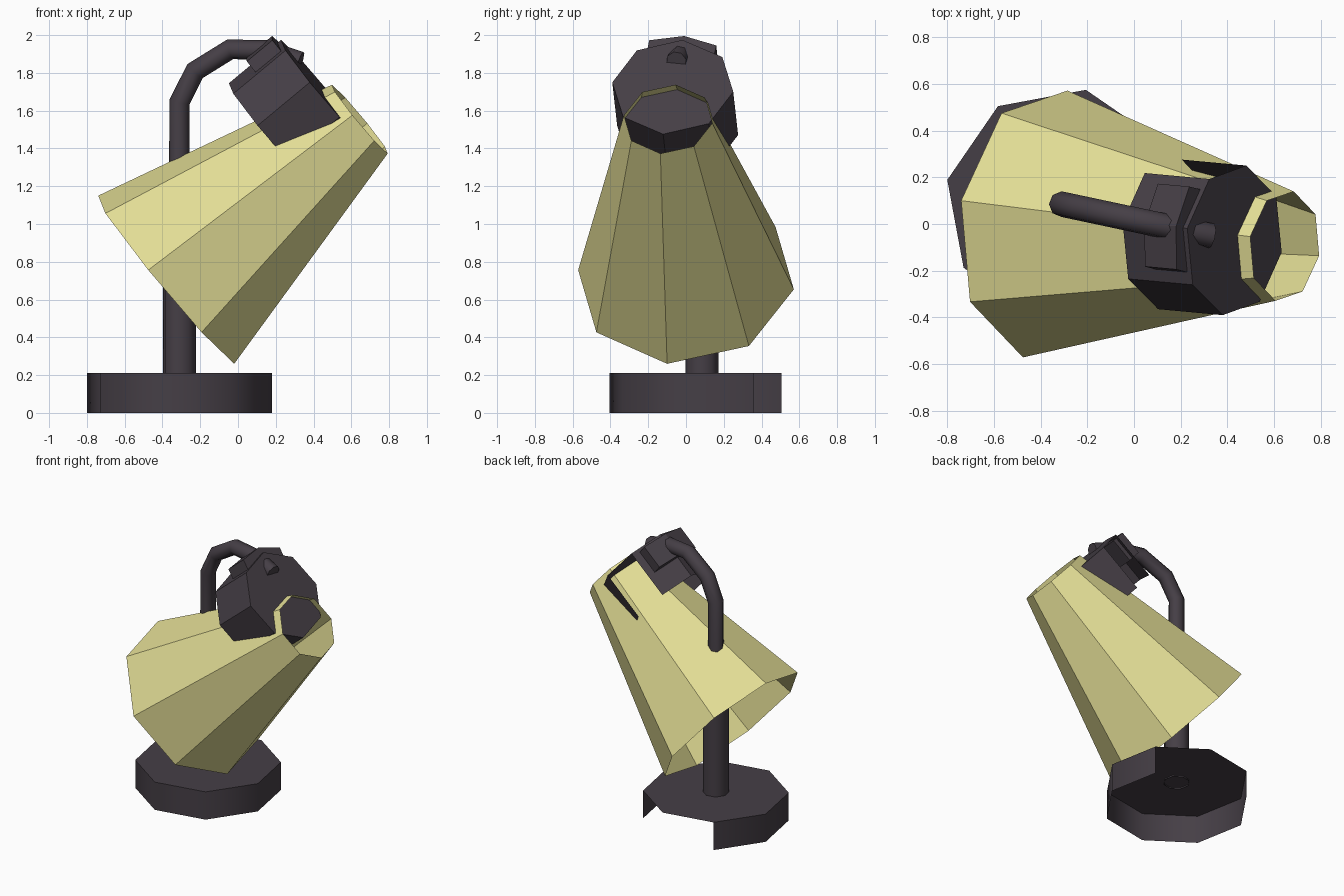
import bpy
import math
from mathutils import Vector

if "Cube" in bpy.data.objects:
    bpy.data.objects.remove(bpy.data.objects["Cube"])


def material(name, rgb):
    m = bpy.data.materials.new(name)
    m.diffuse_color = (*rgb, 1)
    m.use_nodes = True
    m.node_tree.nodes["Principled BSDF"].inputs["Base Color"].default_value = m.diffuse_color
    return m


DARK = material("dark_plum_grey", (0.060, 0.049, 0.061))
YELLOW = material("pale_yellow", (0.76, 0.72, 0.30))


def finish(ob, mat, smooth=False):
    ob.data.materials.clear()
    ob.data.materials.append(mat)
    bpy.ops.object.select_all(action='DESELECT')
    ob.select_set(True)
    bpy.context.view_layer.objects.active = ob
    if smooth:
        bpy.ops.object.shade_smooth_by_angle(angle=math.radians(50))


def add_mesh(name, verts, faces, mat, smooth=False):
    me = bpy.data.meshes.new(name)
    me.from_pydata(verts, [], faces)
    ob = bpy.data.objects.new(name, me)
    bpy.context.collection.objects.link(ob)
    finish(ob, mat, smooth)
    return ob


def shell(name, start, end, toward, r0, r1, mat, skip=(), cap=False, smooth=False):
    """Eight-sided open shell from start to end, first corner in direction toward."""
    start, end = Vector(start), Vector(end)
    d = (end - start).normalized()
    p = Vector(toward)
    p = (p - d * p.dot(d)).normalized()
    q = d.cross(p)
    ring = [p * math.cos(i * math.pi / 4) + q * math.sin(i * math.pi / 4) for i in range(8)]
    verts = [start + v * r0 for v in ring] + [end + v * r1 for v in ring]
    faces = [(i, (i + 1) % 8, (i + 1) % 8 + 8, i + 8) for i in range(8) if i not in skip]
    if cap:
        faces.append(tuple(range(8, 16)))
    return add_mesh(name, verts, faces, mat, smooth)


TURN = math.radians(-12)
ALONG = Vector((math.cos(TURN), math.sin(TURN), 0))
FOOT = Vector((-0.31, 0.085, 0))
UP = Vector((0, 0, 1))

# Base: open underneath, with two side panels absent at the back
shell("base", FOOT, FOOT + UP * 0.21, ALONG, 0.5, 0.5, DARK, skip=(1, 2), cap=True, smooth=True)

# Lower post
shell("post", FOOT + UP * 0.2, FOOT + UP * 0.95, ALONG, 0.09, 0.09, DARK, cap=True, smooth=True)

# Curved arm, swept along a bent path
path = [(0, 0.94), (0, 1.645), (0.085, 1.81), (0.275, 1.925), (0.47, 1.92), (0.655, 1.86)]
cu = bpy.data.curves.new("arm", 'CURVE')
cu.dimensions = '3D'
cu.bevel_depth = 0.055
cu.bevel_resolution = 2
cu.use_fill_caps = True
sp = cu.splines.new('POLY')
sp.points.add(len(path) - 1)
for pt, (u, z) in zip(sp.points, path):
    pt.co = (*(FOOT + ALONG * u + UP * z), 1)
arm = bpy.data.objects.new("arm", cu)
bpy.context.collection.objects.link(arm)
arm.select_set(True)
bpy.context.view_layer.objects.active = arm
bpy.ops.object.select_all(action='DESELECT')
arm.select_set(True)
bpy.ops.object.convert(target='MESH')
finish(bpy.context.view_layer.objects.active, DARK, True)

# Shade: tapered, open at both ends
AXIS = Vector((0.768, -0.071, 0.637)).normalized()
WIDE = Vector((-0.38, 0, 0.705))
shell("shade", WIDE, WIDE + AXIS * 1.335, (-0.36, 0.10, 0.445), 0.581, 0.238, YELLOW)

# Housing: same tilt as the shade, closed at the front
FACE = Vector((0.43, -0.07, 1.725))
SIDE = Vector((0.154, 0.985, -0.077))
shell("housing", FACE - AXIS * 0.36, FACE, SIDE, 0.325, 0.325, DARK, skip=(0,), cap=True)

# Ridged bracket where the arm meets the housing
SIDE = (SIDE - AXIS * SIDE.dot(AXIS)).normalized()
RISE = AXIS.cross(SIDE)
profile = [(0.18, 0.22), (0.18, 0.325), (0, 0.372), (-0.18, 0.325), (-0.18, 0.22)]
verts = [FACE + AXIS * t + SIDE * a + RISE * b for t in (-0.2, -0.024) for a, b in profile]
faces = [(i, (i + 1) % 5, (i + 1) % 5 + 5, i + 5) for i in range(5)]
faces += [(4, 3, 2, 1, 0), (5, 6, 7, 8, 9)]
add_mesh("bracket", verts, faces, DARK)
